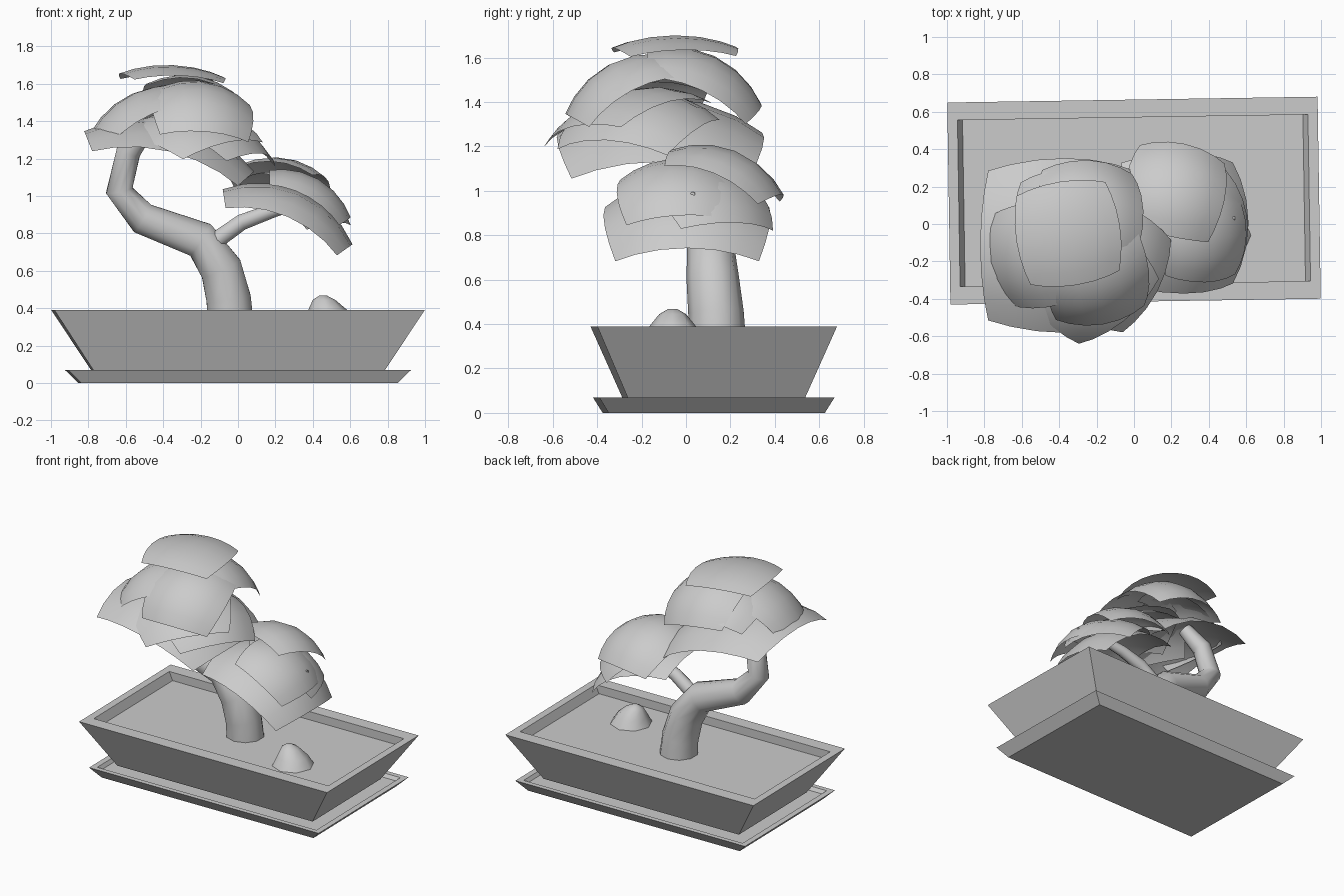
import bpy, bmesh, math
from mathutils import Vector, Matrix

if "Cube" in bpy.data.objects:
    bpy.data.objects.remove(bpy.data.objects["Cube"])


def finish(name, bm, smooth=None):
    mesh = bpy.data.meshes.new(name)
    bm.to_mesh(mesh)
    bm.free()
    obj = bpy.data.objects.new(name, mesh)
    bpy.context.collection.objects.link(obj)
    if smooth:
        shade(obj, smooth)
    return obj


def shade(obj, angle):
    bpy.ops.object.select_all(action='DESELECT')
    obj.select_set(True)
    bpy.context.view_layer.objects.active = obj
    bpy.ops.object.shade_smooth_by_angle(angle=math.radians(angle))


def loft(name, rings, smooth=None):
    """Skin a list of point rings and cap both ends."""
    bm = bmesh.new()
    rows = [[bm.verts.new(p) for p in r] for r in rings]
    n = len(rows[0])
    for a, b in zip(rows, rows[1:]):
        for i in range(n):
            j = (i + 1) % n
            bm.faces.new((a[i], a[j], b[j], b[i]))
    bm.faces.new(rows[0][::-1])
    bm.faces.new(rows[-1])
    return finish(name, bm, smooth)


def tray(name, profile):
    """Rectangular tray from (half x, half y, z) rings, slightly turned."""
    rings = [[(-x, -y, z), (x, -y, z), (x, y, z), (-x, y, z)] for x, y, z in profile]
    obj = loft(name, rings)
    obj.location.y = 0.125
    obj.rotation_euler.z = math.radians(0.9)


def tube(name, points, sides=10):
    """Tapered limb through (x, y, z, radius) points."""
    pts = [Vector(p[:3]) for p in points]
    rings = []
    for i, p in enumerate(pts):
        d = (pts[min(i + 1, len(pts) - 1)] - pts[max(i - 1, 0)]).normalized()
        side = Vector((0, 1, 0))
        side = (side - d * side.dot(d)).normalized()
        other = d.cross(side)
        r = points[i][3]
        rings.append([p + r * (math.cos(t) * side + math.sin(t) * other)
                      for t in (2 * math.pi * k / sides for k in range(sides))])
    return loft(name, rings, 60)


def leaf_pad(name, apex, normal, size, droop, spin=0, n=6, k=0.75):
    """Domed, bulging square sheet: size = half width, droop = corner drop."""
    mid = k / math.sqrt(1 + k * k)
    drop = 1 - 1 / math.sqrt(1 + 2 * k * k)
    bm = bmesh.new()
    grid = []
    for j in range(n + 1):
        row = []
        for i in range(n + 1):
            p = Vector((k * (2 * i / n - 1), k * (2 * j / n - 1), 1)).normalized()
            row.append(bm.verts.new((size * p.x / mid, size * p.y / mid,
                                     droop * (p.z - 1) / drop)))
        grid.append(row)
    for j in range(n):
        for i in range(n):
            bm.faces.new((grid[j][i], grid[j][i + 1], grid[j + 1][i + 1], grid[j + 1][i]))
    obj = finish(name, bm, 60)
    tilt = Vector((0, 0, 1)).rotation_difference(Vector(normal)).to_matrix().to_4x4()
    obj.matrix_world = (Matrix.Translation(apex) @ tilt
                        @ Matrix.Rotation(math.radians(spin), 4, 'Z'))


# Saucer and pot with recessed soil
tray("saucer", [(.845, .487, 0), (.917, .53, .07), (.875, .495, .07), (.86, .48, .045)])
tray("pot", [(.78, .4, .07), (.99, .54, .39), (.937, .445, .39), (.91, .445, .33)])

# Trunk and side branch
tube("trunk", [(-.04, .14, .32, .13), (-.05, .135, .45, .125), (-.09, .12, .61, .118),
               (-.2, .11, .765, .105), (-.51, .09, .88, .09), (-.635, .07, 1.03, .075),
               (-.585, .04, 1.24, .068), (-.48, -.02, 1.38, .05)])
tube("side_branch", [(-.2, .1, .68, .055), (-.1, .09, .775, .048), (.02, .09, .86, .045),
                     (.18, .08, .92, .04), (.36, .05, .975, .03), (.54, .03, .985, .01)])

# Rock on the soil
loft("rock", [[(x + r * math.cos(t), -.06 + r * math.sin(t), z)
               for t in (2 * math.pi * k / 8 for k in range(8))]
              for x, r, z in ((.485, .14, .33), (.48, .105, .39), (.46, .06, .445), (.455, .02, .468))], 60)

# Main canopy: apex, normal, size, droop, spin
main = [
    ((-.35, -.05, 1.70), (.04, 0, 1), .28, .085, 9),
    ((-.21, .13, 1.60), (.18, .42, .87), .285, .17, 0),
    ((-.18, -.34, 1.57), (.15, -.45, .88), .28, .17, 8),
    ((-.55, -.18, 1.55), (-.38, -.15, .9), .285, .15, 10),
    ((-.40, .07, 1.58), (-.15, .25, .95), .25, .13, 5),
    ((-.33, -.115, 1.40), (.23, 0, .97), .467, .26, 0),
    ((-.12, -.22, 1.43), (.25, -.08, .95), .325, .19, -28),
    ((-.26, -.3, 1.45), (0, -.25, .97), .325, .16, 40),
]
# Lower side canopy
side = [
    ((.23, .22, 1.18), (.1, .36, .93), .27, .16, -12),
    ((.43, -.07, 1.09), (.5, -.08, .86), .25, .14, 0),
    ((.325, .005, 1.03), (.39, 0, .92), .377, .24, 0),
    ((.37, .12, 1.08), (.4, .25, .87), .28, .16, 30),
]
for group, pads in (("main_foliage", main), ("side_foliage", side)):
    for k, pad in enumerate(pads):
        leaf_pad(f"{group}_{k + 1}", *pad)
